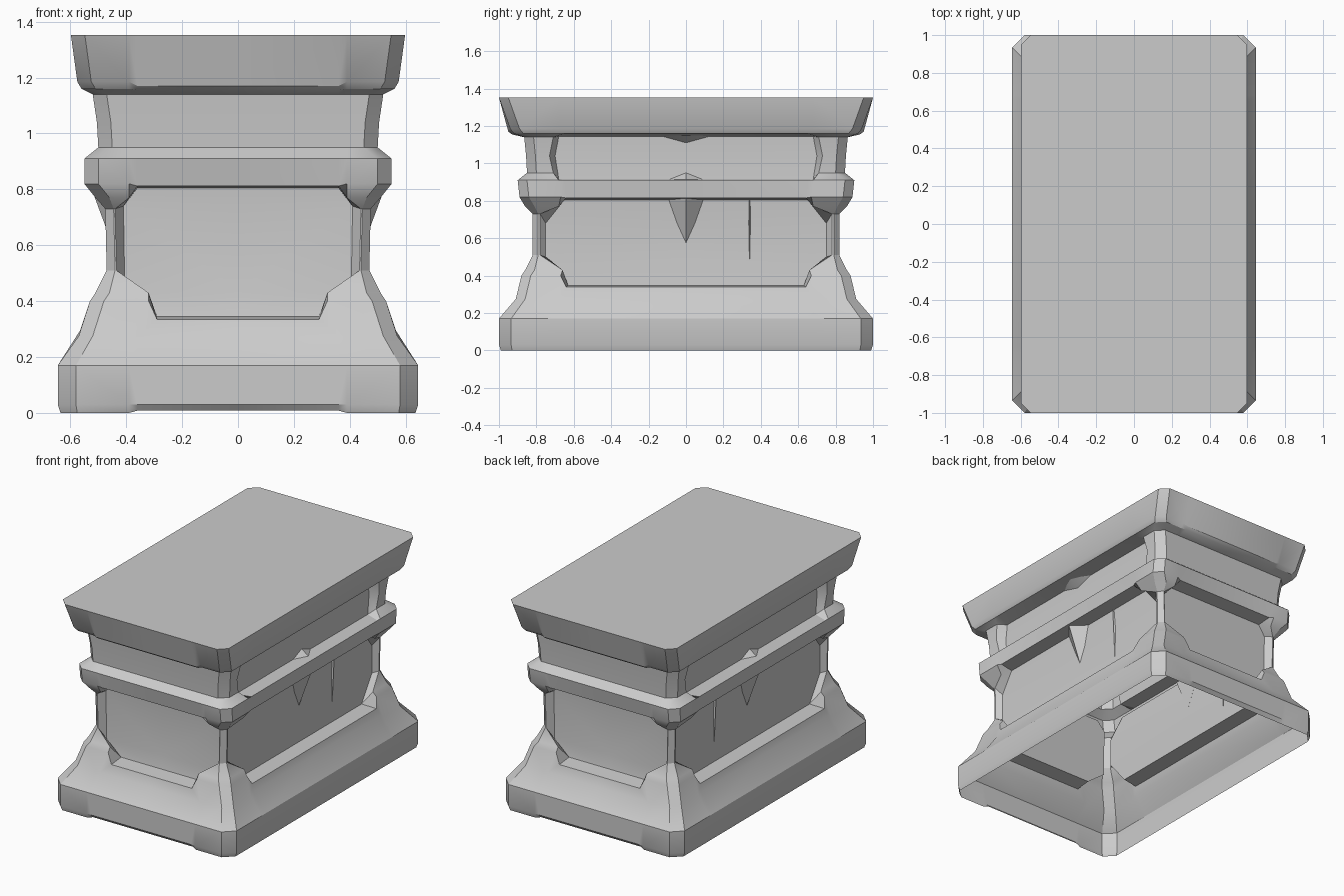
import bpy, bmesh, math

cube = bpy.data.objects.get("Cube")
if cube:
    bpy.data.objects.remove(cube)

stone = bpy.data.materials.new("grey_stone")
stone.use_nodes = True
GREY = (0.6, 0.6, 0.6, 1)
stone.diffuse_color = GREY
stone.node_tree.nodes["Principled BSDF"].inputs["Base Color"].default_value = GREY


def make_object(name, bm, mirror):
    mesh = bpy.data.meshes.new(name)
    bm.to_mesh(mesh)
    bm.free()
    mesh.materials.append(stone)
    obj = bpy.data.objects.new(name, mesh)
    bpy.context.collection.objects.link(obj)
    bpy.ops.object.select_all(action='DESELECT')
    obj.select_set(True)
    bpy.context.view_layer.objects.active = obj
    bpy.ops.object.shade_smooth_by_angle(angle=math.radians(28))
    mod = obj.modifiers.new("mirror", 'MIRROR')
    mod.use_axis = mirror
    return obj


def ring(post, front=None, side=None, chamfer=0.05):
    """One quarter ring: post is (x, y, z); panels are (half width, depth, z)."""
    hx, hy, z = post
    fw, fy, fz = front or (0.36, hy, z)
    sw, sx, sz = side or (0.65, hx, z)
    fe, se = min(fw + 0.03, hx - chamfer), min(sw + 0.03, hy - chamfer)
    return [(0, -fy, fz), (fw, -fy, fz), (fe, -hy, z), (hx - chamfer, -hy, z),
            (hx, chamfer - hy, z), (hx, -se, z), (sx, -sw, sz), (sx, 0, sz)]


# Moulded shell, from the open foot to the top slab
rings = [
    # plinth
    ring((0.635, 0.99, 0), front=(0.36, 0.98, 0.008), chamfer=0.06),
    ring((0.645, 1, 0.03), chamfer=0.065),
    ring((0.645, 1, 0.17), chamfer=0.065),
    ring((0.57, 0.91, 0.275), side=(0.65, 0.565, 0.295)),
    # ledge, recessed panels and corner posts
    ring((0.53, 0.88, 0.4), front=(0.29, 0.89, 0.335), side=(0.64, 0.55, 0.34)),
    ring((0.51, 0.86, 0.43), front=(0.29, 0.79, 0.345), side=(0.63, 0.45, 0.347)),
    ring((0.47, 0.82, 0.51), front=(0.405, 0.775, 0.43), side=(0.75, 0.44, 0.5), chamfer=0.03),
    ring((0.475, 0.82, 0.73), front=(0.41, 0.775, 0.74), side=(0.75, 0.44, 0.68), chamfer=0.03),
    ring((0.51, 0.86, 0.77), front=(0.36, 0.78, 0.805), side=(0.65, 0.45, 0.805)),
    # middle band
    ring((0.55, 0.89, 0.82), front=(0.36, 0.88, 0.812), side=(0.64, 0.54, 0.815)),
    ring((0.55, 0.9, 0.91)),
    # upper block with sunk side panels
    ring((0.5, 0.85, 0.95), side=(0.68, 0.46, 0.915)),
    ring((0.505, 0.855, 1.04), side=(0.7, 0.455, 1.04)),
    ring((0.52, 0.865, 1.14), side=(0.68, 0.46, 1.145)),
    # top slab
    ring((0.56, 0.92, 1.16), front=(0.36, 0.93, 1.155)),
    ring((0.575, 0.94, 1.185), front=(0.36, 0.95, 1.17)),
    ring((0.598, 1, 1.352)),
]
bm = bmesh.new()
rows = [[bm.verts.new(p) for p in r] for r in rings]
for low, high in zip(rows, rows[1:]):
    for i in range(len(low) - 1):
        bm.faces.new((low[i], low[i + 1], high[i + 1], high[i]))
bm.faces.new([bm.verts.new((0, 0, 1.352))] + rows[-1])
make_object("pedestal_shell", bm, (True, True, False))


def wedge(name, x, y, half_width, depth, z_wide, z_tip):
    """Pointed stone fold on both long sides."""
    bm = bmesh.new()
    a, b, ridge, tip = [bm.verts.new(p) for p in (
        (x, y - half_width, z_wide), (x, y + half_width, z_wide),
        (x + depth, y, z_wide), (x, y, z_tip))]
    for f in ((a, ridge, tip), (ridge, b, tip), (a, b, ridge), (a, tip, b)):
        bm.faces.new(f)
    bmesh.ops.recalc_face_normals(bm, faces=bm.faces[:])
    make_object(name, bm, (True, False, False))


# Folds and chips at the middle of the long sides
wedge("side_bracket", 0.438, 0, 0.11, 0.09, 0.812, 0.57)
wedge("side_crease", 0.438, 0.34, 0.008, 0.02, 0.81, 0.39)
wedge("upper_chip", 0.458, 0, 0.15, 0.06, 1.15, 1.11)
wedge("lower_chip", 0.458, 0, 0.09, 0.05, 0.915, 0.95)
